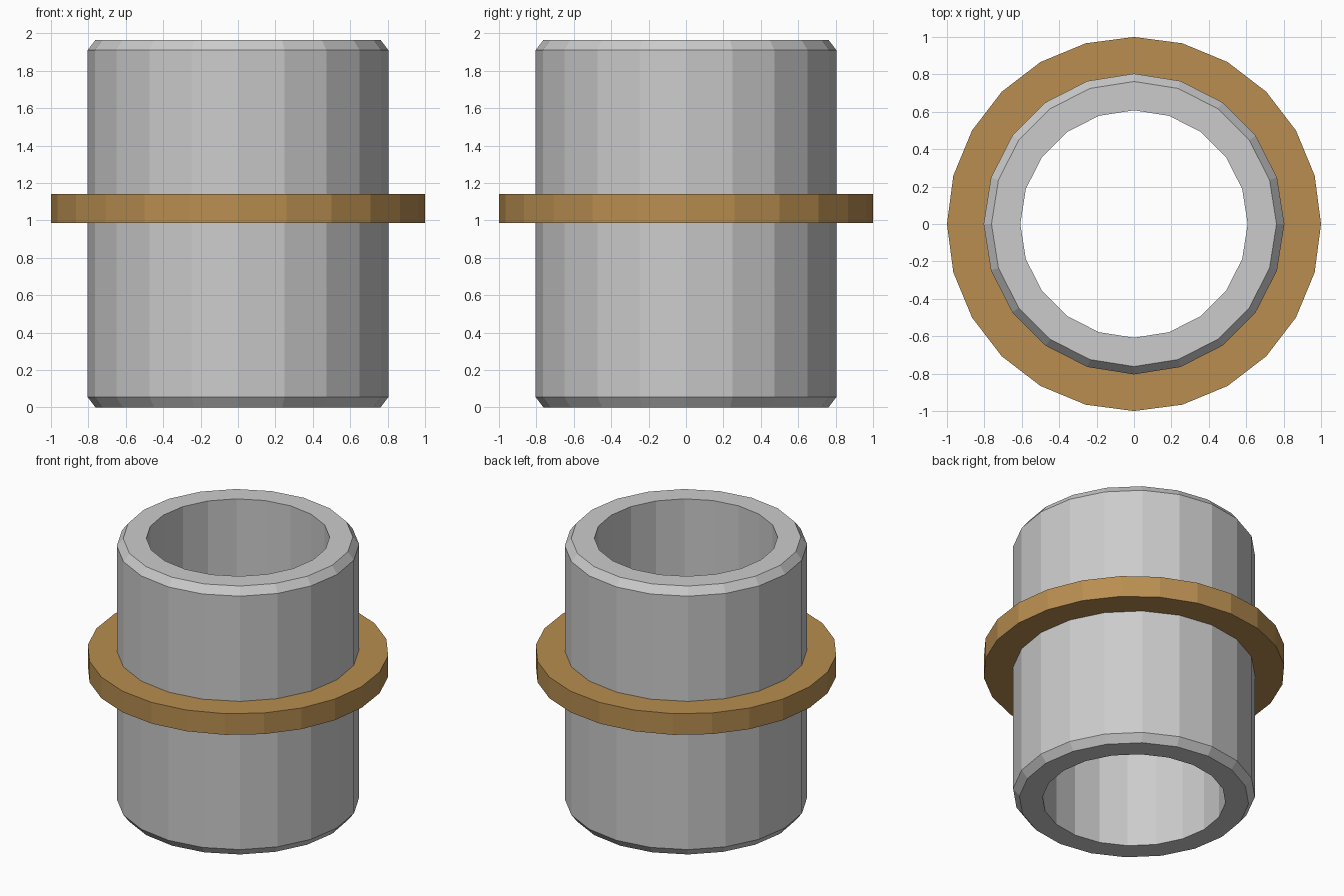
import bpy, bmesh
from math import cos, sin, tau

if "Cube" in bpy.data.objects:
    bpy.data.objects.remove(bpy.data.objects["Cube"])


def revolve(name, profile, sides, color=None):
    """Turn a closed (radius, z) profile around z into a faceted ring."""
    bm = bmesh.new()
    loops = [[bm.verts.new((r * cos(tau * i / sides), r * sin(tau * i / sides), z))
              for r, z in profile] for i in range(sides)]
    n = len(profile)
    for i in range(sides):
        a, b = loops[i], loops[(i + 1) % sides]
        for j in range(n):
            k = (j + 1) % n
            bm.faces.new((a[j], b[j], b[k], a[k]))
    bmesh.ops.recalc_face_normals(bm, faces=bm.faces)
    mesh = bpy.data.meshes.new(name)
    bm.to_mesh(mesh)
    bm.free()
    obj = bpy.data.objects.new(name, mesh)
    bpy.context.collection.objects.link(obj)
    if color:
        mat = bpy.data.materials.new(name + "_material")
        mat.diffuse_color = color
        mat.use_nodes = True
        mat.node_tree.nodes["Principled BSDF"].inputs["Base Color"].default_value = mat.diffuse_color
        mesh.materials.append(mat)
    return obj


# Hollow pipe with chamfered outer rims
H, C = 1.965, 0.055
R_OUT, R_RIM, R_IN = 0.804, 0.762, 0.608
revolve("pipe_sleeve", [(R_IN, 0), (R_RIM, 0), (R_OUT, C),
                        (R_OUT, H - C), (R_RIM, H), (R_IN, H)], 20)

# Bronze collar, inner edge sunk into the pipe wall
revolve("collar_ring", [(0.75, 0.985), (1.0, 0.985), (1.0, 1.14), (0.75, 1.14)],
        24, (0.48, 0.27, 0.08, 1))
